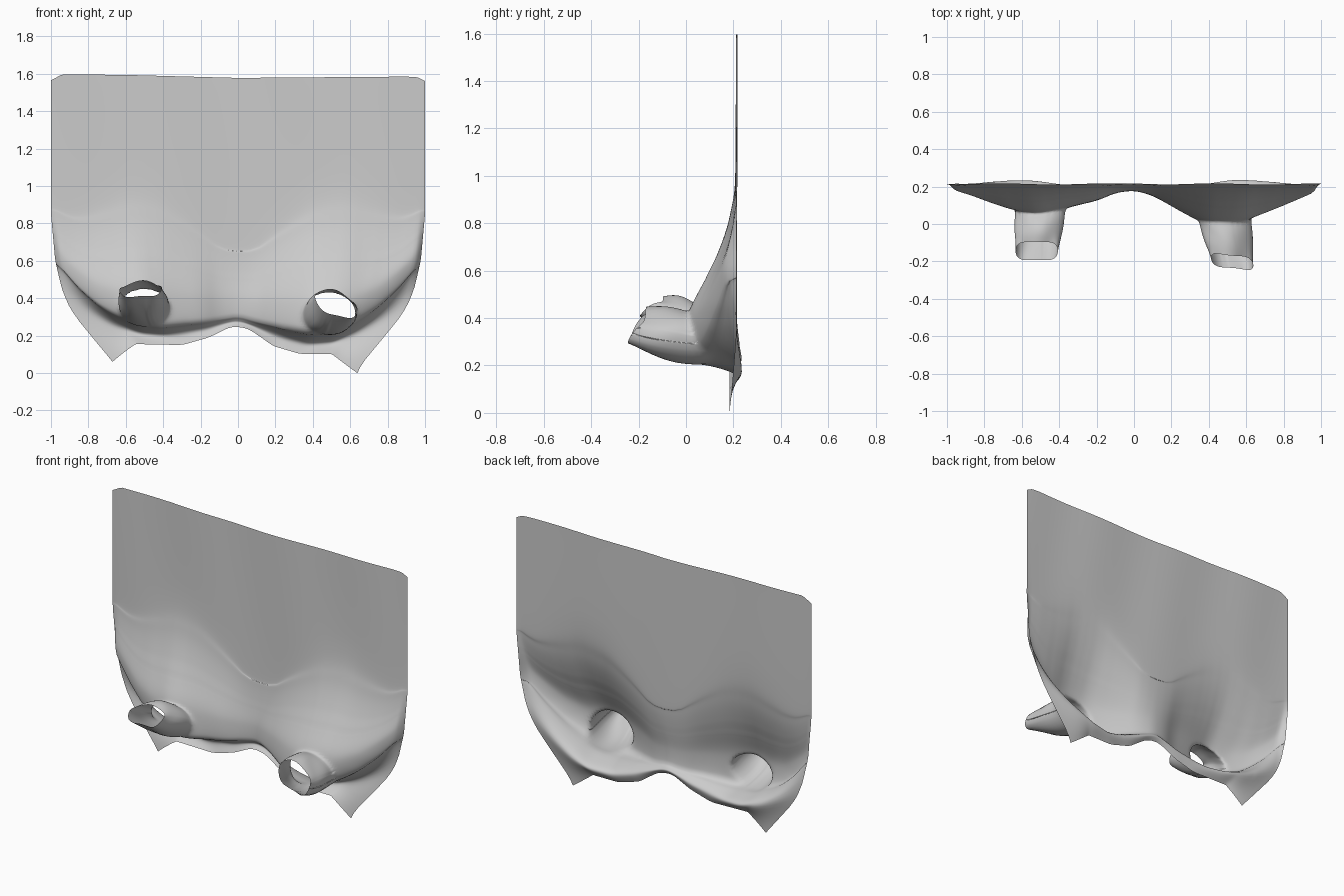
import bpy, bmesh, math
from mathutils import Vector

if "Cube" in bpy.data.objects:
    bpy.data.objects.remove(bpy.data.objects["Cube"])


def lerp_table(t, x):
    if x <= t[0][0]:
        return t[0][1]
    for (a, p), (b, q) in zip(t, t[1:]):
        if x <= b:
            return p + (q - p) * (x - a) / (b - a)
    return t[-1][1]


def soft(t, x, r=0.035):
    return sum(lerp_table(t, x + r * k) for k in (-1, -0.5, 0, 0.5, 1)) / 5


def catmull(p, i, t):
    a, b, c, d = (p[max(0, min(len(p) - 1, i + k))] for k in (-1, 0, 1, 2))
    return [0.5 * (2 * b[j] + (c[j] - a[j]) * t + (2 * a[j] - 5 * b[j] + 4 * c[j] - d[j]) * t * t
                   + (3 * b[j] - a[j] - 3 * c[j] + d[j]) * t ** 3) for j in (0, 1)]


# Half width by height, lower hem, fold height and bulge depth across the sheet
WIDTH = [(0, .635), (.06, .67), (.15, .745), (.29, .86), (.36, .905), (.45, .942), (.6, .977), (.85, 1)]
HEM = [(-1, .06), (-.73, .155), (-.4, .15), (-.2, .19), (-.04, .25), (.06, .24), (.25, .145),
       (.47, .102), (.71, .102), (1, 0)]
FOLD = [(-1, .58), (-.9, .43), (-.8, .32), (-.66, .25), (-.5, .235), (-.2, .26), (0, .29), (.12, .26),
        (.35, .215), (.5, .195), (.68, .21), (.8, .30), (.9, .42), (1, .57)]
DEPTH = [(-1, 0), (-.85, .055), (-.75, .10), (-.64, .14), (-.5, .165), (-.35, .12), (-.2, .085),
         (-.1, .045), (0, .035), (.1, .06), (.2, .11), (.3, .16), (.4, .205), (.5, .215), (.6, .20),
         (.7, .155), (.8, .105), (.9, .05), (1, 0)]
TOP = [(-1, 1.565), (-.94, 1.597), (-.6, 1.594), (0, 1.578), (.9, 1.585), (.96, 1.582), (1, 1.562)]
REACH = [(-1, .6), (-.7, .9), (-.5, 1), (-.3, .85), (0, .5), (.3, .85), (.5, 1), (.7, .95), (1, .6)]
ROWS = [7, 6, 4, 12, 12, 6, 8, 8, 14]
COLS = 120
BACK = 0.214

bm = bmesh.new()
grid = []
for i in range(COLS + 1):
    u = -1 + 2 * i / COLS
    zb, zs, zt = lerp_table(HEM, u), soft(FOLD, u), lerp_table(TOP, u)
    if abs(u) < .7:
        zb = soft(HEM, u)
    d = soft(DEPTH, u * .93) if abs(u) < .99 else 0
    side = math.exp(-((abs(u) - .75) / .22) ** 2)
    h = zt - zs
    r = h * soft(REACH, u, .12)
    path = [(zb, .03), (zb + .6 * (zs - zb), .012 - .036 * side), (zs, .5 * d), (zs + .02 * h, .95 * d),
            (zs + .15 * r, .99 * d), (zs + .27 * r, .64 * d), (zs + .36 * r, .37 * d),
            (zs + .47 * r, .15 * d), (zs + .62 * r, .03 * d), (zt, 0)]
    col = []
    for s, n in enumerate(ROWS):
        for k in range(n + (s == len(ROWS) - 1)):
            z, dep = catmull(path, s, k / n)
            wave = .003 * math.sin(11 * u + 2 * z) * min(1, z)
            col.append(bm.verts.new((u * soft(WIDTH, z, .02), BACK - dep + wave, z)))
    grid.append(col)
# Settle the lowest corner on the ground
low = min(v.co.z for v in bm.verts)
for v in bm.verts:
    v.co.z -= low
faces = {}
for i in range(COLS):
    for j in range(len(grid[0]) - 1):
        faces[i, j] = bm.faces.new((grid[i][j], grid[i + 1][j], grid[i + 1][j + 1], grid[i][j + 1]))
# Relax the drape
inner = [v for c in grid[1:-1] for v in c[1:-1]]
for _ in range(2):
    bmesh.ops.smooth_vert(bm, verts=inner, factor=.4, use_axis_x=False, use_axis_y=True, use_axis_z=False)


# Sleeves: open an oval in the sheet and draw its rim forward into a tube
def sleeve(cx, cz, rx, rz, mouth, across, up, sag, puff):
    def inside(f):
        c = f.calc_center_median()
        return ((c.x - cx) / rx) ** 2 + ((c.z - cz) / rz) ** 2 < 1
    cut = [f for (i, j), f in faces.items() if 15 <= j < 46 and f.is_valid and inside(f)]
    rim_verts = {v for f in cut for v in f.verts}
    bmesh.ops.delete(bm, geom=cut, context='FACES')
    edges = [e for e in bm.edges if e.is_boundary and all(v in rim_verts for v in e.verts)]
    rim = {v for e in edges for v in e.verts}
    mouth, across, up = Vector(mouth), Vector(across), Vector(up)
    rings = {}
    steps = 12
    for v in rim:
        a = math.atan2((v.co.z - cz) / rz, (v.co.x - cx) / rx)
        v.co.x, v.co.z = cx + rx * math.cos(a), cz + rz * math.sin(a)
        end = mouth + across * math.cos(a) + up * math.sin(a) + Vector((0, .008 * math.sin(3 * a), .006 * math.cos(4 * a)))
        start = v.co.copy()
        rings[v] = [v]
        for k in range(1, steps + 1):
            t = k / steps
            p = start.lerp(end, t)
            bend = math.sin(math.pi * t)
            p.z += bend * (puff * max(0, math.sin(a)) + sag * min(0, math.sin(a)))
            p.x += .006 * bend * math.sin(3 * a + 4 * t)
            rings[v].append(bm.verts.new(p))
    for e in edges:
        p, q = (rings[v] for v in e.verts)
        for k in range(steps):
            bm.faces.new((p[k], q[k], q[k + 1], p[k + 1]))
    near = [v for v in bm.verts if not v.is_boundary and abs(v.co.x - cx) < .24 and abs(v.co.z - cz) < .2]
    for _ in range(3):
        bmesh.ops.smooth_vert(bm, verts=near, factor=.4, use_axis_x=True, use_axis_y=True, use_axis_z=True)


sleeve(-.50, .345, .135, .098, (-.52, -.145, .446), (.113, 0, .005), (0, .056, .04), .03, .025)
sleeve(.485, .315, .14, .112, (.525, -.202, .370), (.112, -.012, -.025), (-.015, .042, .07), .03, .012)

bmesh.ops.recalc_face_normals(bm, faces=bm.faces)
mesh = bpy.data.meshes.new("draped_sheet_with_sleeves")
bm.to_mesh(mesh)
bm.free()
for p in mesh.polygons:
    p.use_smooth = True
obj = bpy.data.objects.new("draped_sheet_with_sleeves", mesh)
bpy.context.collection.objects.link(obj)
